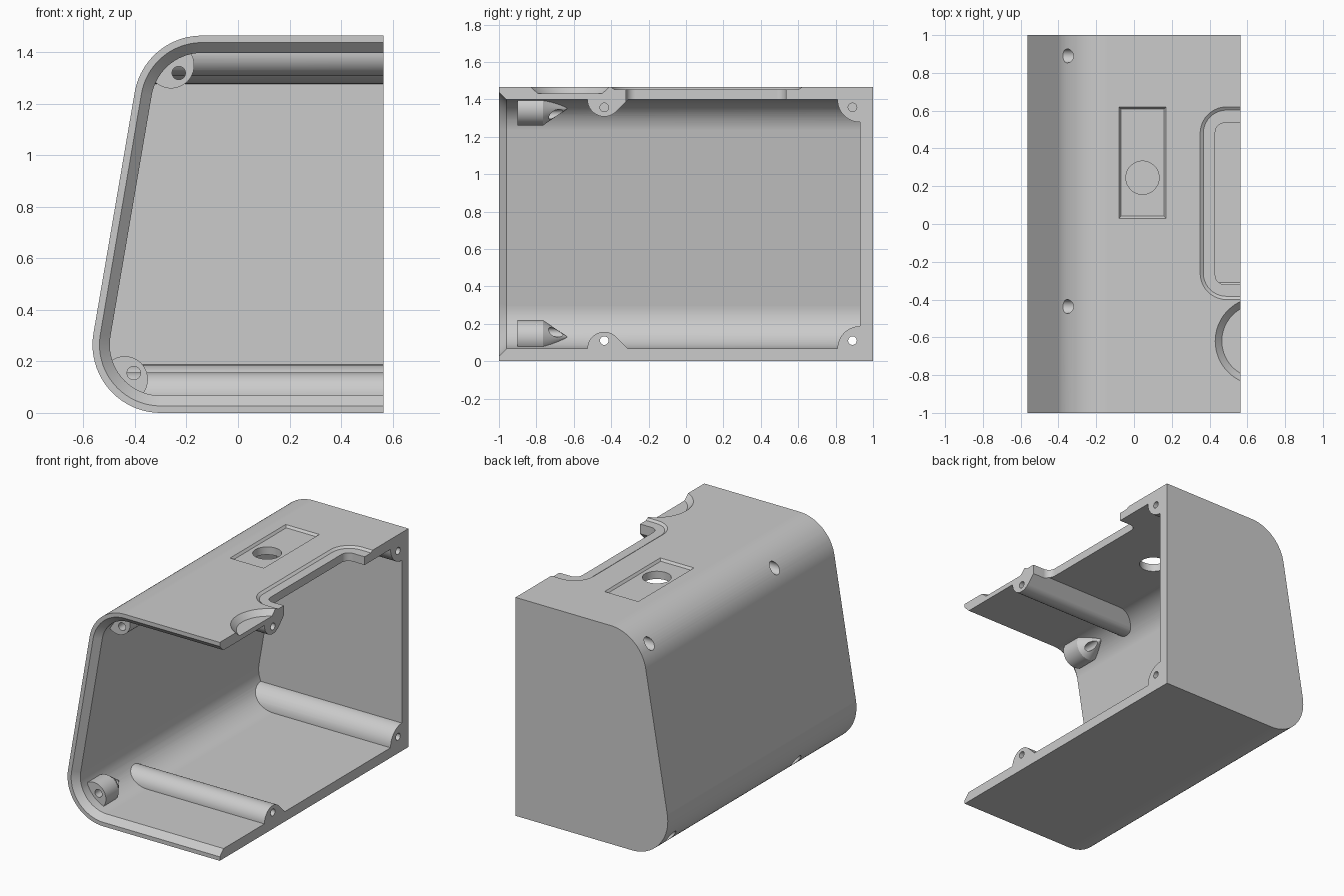
import bpy
import bmesh
from math import sin, cos, radians, pi

if "Cube" in bpy.data.objects:
    bpy.data.objects.remove(bpy.data.objects["Cube"], do_unlink=True)

HEIGHT, SIDE, WALL = 1.465, 0.565, 0.067
CORNER = 0.265          # radius of the two outer corners
LEAN = 10               # lean of the side wall in degrees

grey = bpy.data.materials.new("plain_grey")
grey.use_nodes = True
grey.diffuse_color = (0.6, 0.6, 0.6, 1)
grey.node_tree.nodes["Principled BSDF"].inputs["Base Color"].default_value = (0.6, 0.6, 0.6, 1)


def loft(name, loops):
    """Closed solid through matching loops of points."""
    bm = bmesh.new()
    rings = [[bm.verts.new(p) for p in loop] for loop in loops]
    for a, b in zip(rings, rings[1:]):
        for i in range(len(a)):
            j = (i + 1) % len(a)
            bm.faces.new((a[i], a[j], b[j], b[i]))
    bm.faces.new(rings[0])
    bm.faces.new(rings[-1])
    bmesh.ops.recalc_face_normals(bm, faces=bm.faces)
    mesh = bpy.data.meshes.new(name)
    bm.to_mesh(mesh)
    bm.free()
    mesh.materials.append(grey)
    obj = bpy.data.objects.new(name, mesh)
    bpy.context.collection.objects.link(obj)
    return obj


def subtract(target, tool):
    """Cut the tool out of the target and throw the tool away."""
    mod = target.modifiers.new("cut", "BOOLEAN")
    mod.operation, mod.solver, mod.object = "DIFFERENCE", "EXACT", tool
    bpy.context.view_layer.objects.active = target
    bpy.ops.object.modifier_apply(modifier=mod.name)
    bpy.data.objects.remove(tool, do_unlink=True)


def arc(cx, cy, r, start, end, n=20):
    angles = [radians(start + (end - start) * i / n) for i in range(n + 1)]
    return [(cx + r * cos(a), cy + r * sin(a)) for a in angles]


def circle(cx, cy, r, n=48):
    return arc(cx, cy, r, 0, 360 - 360 / n, n - 1)


def along_x(pts, x):
    return [(x, a, b) for a, b in pts]


def along_y(pts, y):
    return [(a, y, b) for a, b in pts]


def along_z(pts, z):
    return [(a, b, z) for a, b in pts]


def shell_profile(inset, right):
    """Leaning cross-section of the case, shrunk by the inset."""
    r = CORNER - inset
    low = arc(-0.30, CORNER, r, 270, 180 - LEAN)
    high = arc(-0.14, HEIGHT - CORNER, r, 180 - LEAN, 90)
    return low + high + [(right, HEIGHT - inset), (right, inset)]


def rounded_rect(x0, x1, y0, y1, r):
    return (arc(x0 + r, y0 + r, r, 180, 270, 10) + arc(x1 - r, y0 + r, r, 270, 360, 10)
            + arc(x1 - r, y1 - r, r, 0, 90, 10) + arc(x0 + r, y1 - r, r, 90, 180, 10))


def bar_x(pts, x0, x1):
    return loft("bar", [along_x(pts, x0), along_x(pts, x1)])


# Hollow inside, widening at the open front
cavity = loft("cavity", [along_y(shell_profile(-0.013, 0.8), -1.04),
                         along_y(shell_profile(WALL, 0.8), -0.96),
                         along_y(shell_profile(WALL, 0.8), 0.93)])

# Ribs along x, top and bottom: a middle one with a sloping back and a back corner one
rib = arc(-0.437, WALL, 0.09, 180, 45) + [(-0.437 + 0.09 * 2 ** 0.5, WALL), (-0.31, -0.05), (-0.527, -0.05)]
corner_rib = circle(0.93, WALL, 0.12, 64)
for profile in (rib, corner_rib):
    for flip in (False, True):
        pts = [(y, HEIGHT - z if flip else z) for y, z in profile]
        subtract(cavity, bar_x(pts, -0.8, 0.9))

# Screw bosses with cone tails behind the open front
bosses = [(-0.26, 1.35, -0.23, 1.32), (-0.44, 0.13, -0.405, 0.155)]
for bx, bz, hx, hz in bosses:
    subtract(cavity, loft("boss", [along_y(circle(bx, bz, 0.09), -0.90),
                                   along_y(circle(bx, bz, 0.09), -0.765),
                                   along_y(circle(bx, bz, 0.001), -0.635)]))

# Outer body
case = loft("case_half", [along_y(shell_profile(0, SIDE), -1), along_y(shell_profile(0, SIDE), 1)])
subtract(case, cavity)

# Boss holes
for bx, bz, hx, hz in bosses:
    hole = circle(hx, hz, 0.026, 32)
    subtract(case, loft("boss_hole", [along_y(hole, -0.95), along_y(hole, -0.65)]))

# Screw holes through the ribs, wider at the outside
for y in (-0.437, 0.89):
    for z, pilot_end, head_end in ((0.11, -0.9, -0.45), (HEIGHT - 0.108, 0.1, -0.27)):
        subtract(case, bar_x(circle(y, z, 0.023, 32), pilot_end, 0.9))
        subtract(case, bar_x(circle(y, z, 0.037, 32), -0.9, head_end))


def top_cut(outline, inner, depth):
    """Recess in the top with a sloping edge."""
    subtract(case, loft("recess", [along_z(outline, HEIGHT + 0.1), along_z(outline, HEIGHT),
                                   along_z(inner, HEIGHT - depth)]))


# Narrow recess with a round hole
top_cut([(-0.08, 0.03), (0.17, 0.03), (0.17, 0.62), (-0.08, 0.62)],
        [(-0.068, 0.042), (0.158, 0.042), (0.158, 0.608), (-0.068, 0.608)], 0.015)
button = circle(0.045, 0.245, 0.088, 64)
subtract(case, loft("button_hole", [along_z(button, 1.3), along_z(button, 1.6)]))

# Window with a shallow rim, continuing past the split face
top_cut(rounded_rect(0.35, 1.2, -0.40, 0.62, 0.14),
        rounded_rect(0.367, 1.183, -0.383, 0.603, 0.123), 0.012)
window = rounded_rect(0.43, 1.1, -0.32, 0.535, 0.05)
subtract(case, loft("window", [along_z(window, 1.36), along_z(window, 1.6)]))

# Round dish near the front
top_cut(circle(0.661, -0.62, 0.231, 96), circle(0.661, -0.62, 0.196, 96), 0.035)

# Smooth curves, sharp edges
bpy.ops.object.select_all(action="DESELECT")
case.select_set(True)
bpy.context.view_layer.objects.active = case
bpy.ops.object.shade_smooth_by_angle(angle=radians(25))
weighted = case.modifiers.new("weighted_normals", "WEIGHTED_NORMAL")
weighted.keep_sharp = True
